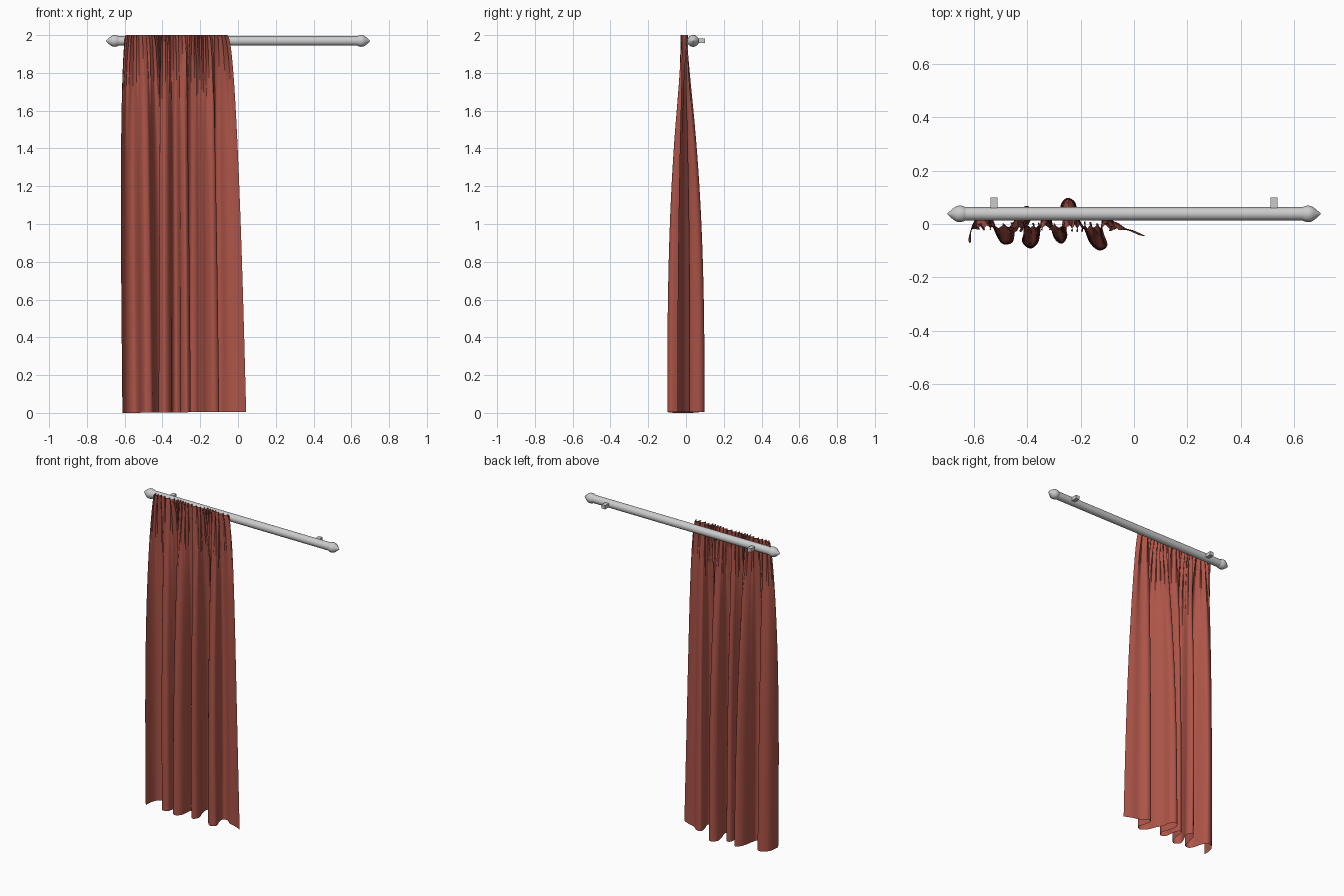
import bpy, math, random
from mathutils import Vector

if "Cube" in bpy.data.objects:
    bpy.data.objects.remove(bpy.data.objects["Cube"])

random.seed(4)
ROD_Y, ROD_Z = 0.038, 1.969


def make_mesh(name, verts, faces, angle=40):
    mesh = bpy.data.meshes.new(name)
    mesh.from_pydata(verts, [], faces)
    mesh.update()
    ob = bpy.data.objects.new(name, mesh)
    bpy.context.collection.objects.link(ob)
    bpy.ops.object.select_all(action='DESELECT')
    ob.select_set(True)
    bpy.context.view_layer.objects.active = ob
    bpy.ops.object.shade_smooth_by_angle(angle=math.radians(angle))
    return ob


def lathe_x(name, profile, sides=32):
    """Revolve (x, radius) points around the rod axis, closing both ends."""
    verts, faces = [], []
    for x, r in profile:
        for k in range(sides):
            a = math.tau * k / sides
            verts.append((x, ROD_Y + r * math.cos(a), ROD_Z + r * math.sin(a)))
    for i in range(len(profile) - 1):
        for k in range(sides):
            a, b = i * sides + k, i * sides + (k + 1) % sides
            faces.append((a, b, b + sides, a + sides))
    last = (len(profile) - 1) * sides
    faces.append(tuple(reversed(range(sides))))
    faces.append(tuple(range(last, last + sides)))
    return make_mesh(name, verts, faces)


# Rod
lathe_x("rod", [(-0.64, 0.025), (0.64, 0.025)])

# Finials and wall brackets, one at each end
finial = [(0.63, 0.024), (0.637, 0.028), (0.65, 0.031), (0.663, 0.030),
          (0.672, 0.025), (0.685, 0.015), (0.698, 0.003), (0.70, 0.001)]
for side, tag in ((-1, "left"), (1, "right")):
    pts = finial if side > 0 else [(-x, r) for x, r in reversed(finial)]
    lathe_x(tag + "_finial", pts)
    bpy.ops.mesh.primitive_cube_add(size=1, location=(side * 0.524, 0.078, ROD_Z))
    bracket = bpy.context.object
    bracket.name = tag + "_bracket"
    bracket.scale = (0.026, 0.044, 0.024)

# Curtain hem seen from above: deep leaning folds
hem = [(-0.612, -0.072), (-0.61, -0.03), (-0.598, 0.01), (-0.57, 0.035),
       (-0.54, 0.035), (-0.522, 0.0), (-0.51, -0.045), (-0.49, -0.075),
       (-0.455, -0.068), (-0.445, -0.02),
       (-0.43, 0.04), (-0.40, 0.068), (-0.38, 0.035), (-0.405, -0.02),
       (-0.42, -0.065), (-0.39, -0.092), (-0.36, -0.07), (-0.35, -0.02),
       (-0.345, 0.03), (-0.32, 0.04), (-0.305, 0.0), (-0.30, -0.05),
       (-0.27, -0.074), (-0.25, -0.04), (-0.27, 0.02), (-0.275, 0.07),
       (-0.25, 0.098), (-0.22, 0.08), (-0.21, 0.03), (-0.185, -0.02),
       (-0.165, -0.07), (-0.13, -0.099), (-0.10, -0.08), (-0.115, -0.03),
       (-0.12, 0.015), (-0.09, 0.02), (-0.05, -0.01), (0.0, -0.025),
       (0.043, -0.045)]


def smooth_curve(points, count):
    """Catmull-Rom through the points, resampled evenly by length."""
    p = [Vector(q) for q in points]
    p = [2 * p[0] - p[1]] + p + [2 * p[-1] - p[-2]]
    dense = []
    for i in range(1, len(p) - 2):
        a, b, c, d = p[i - 1:i + 3]
        for k in range(16):
            t = k / 16
            dense.append(0.5 * (2 * b + (c - a) * t + (2 * a - 5 * b + 4 * c - d) * t * t
                                + (3 * b - a - 3 * c + d) * t ** 3))
    dense.append(p[-2])
    lengths = [0.0]
    for a, b in zip(dense, dense[1:]):
        lengths.append(lengths[-1] + (b - a).length)
    out, j = [], 0
    for i in range(count):
        want = lengths[-1] * i / (count - 1)
        while j < len(dense) - 2 and lengths[j + 1] < want:
            j += 1
        f = (want - lengths[j]) / (lengths[j + 1] - lengths[j])
        out.append(dense[j].lerp(dense[j + 1], min(f, 1)))
    return out


# Curtain: small gathers at the heading melt into the hem folds
NU, NV, PLEATS = 401, 60, 22
base = smooth_curve(hem, NU)
depth = [random.uniform(0.010, 0.022) for _ in range(PLEATS + 1)]
fade = [random.uniform(4, 12) for _ in range(PLEATS + 1)]
verts, faces = [], []
for j in range(NV):
    t = (j / (NV - 1)) ** 1.6
    z = 2.0 - 1.994 * t
    wx = t ** 0.45
    wy = 1 - (1 - t) ** 2.7
    bulge = 0.014 * math.sin(math.pi * t ** 0.6)
    for i, b in enumerate(base):
        s = i / (NU - 1)
        k = s * PLEATS + 0.4 * math.sin(17 * s)
        n = min(max(int(k), 0), PLEATS - 1)
        u = min(max(k - n, 0), 1)
        d = depth[n] + (depth[n + 1] - depth[n]) * u
        f = fade[n] + (fade[n + 1] - fade[n]) * u
        g = math.exp(-f * t)
        phase = math.tau * k
        top_x = -0.595 + 0.53 * s + 0.006 * g * math.sin(2 * phase)
        top_y = -0.010 + d * g * math.sin(phase)
        verts.append((top_x + (b.x - top_x) * wx - bulge * max(0, 1 - 5 * s),
                      top_y + (b.y - top_y) * wy,
                      z - 0.006 * t * (1 - s)))
for j in range(NV - 1):
    for i in range(NU - 1):
        a = j * NU + i
        faces.append((a, a + NU, a + NU + 1, a + 1))
curtain = make_mesh("curtain", verts, faces, 60)
mat = bpy.data.materials.new("red_cloth")
mat.diffuse_color = (0.42, 0.09, 0.065, 1)
mat.use_nodes = True
mat.node_tree.nodes["Principled BSDF"].inputs["Base Color"].default_value = mat.diffuse_color
curtain.data.materials.append(mat)
